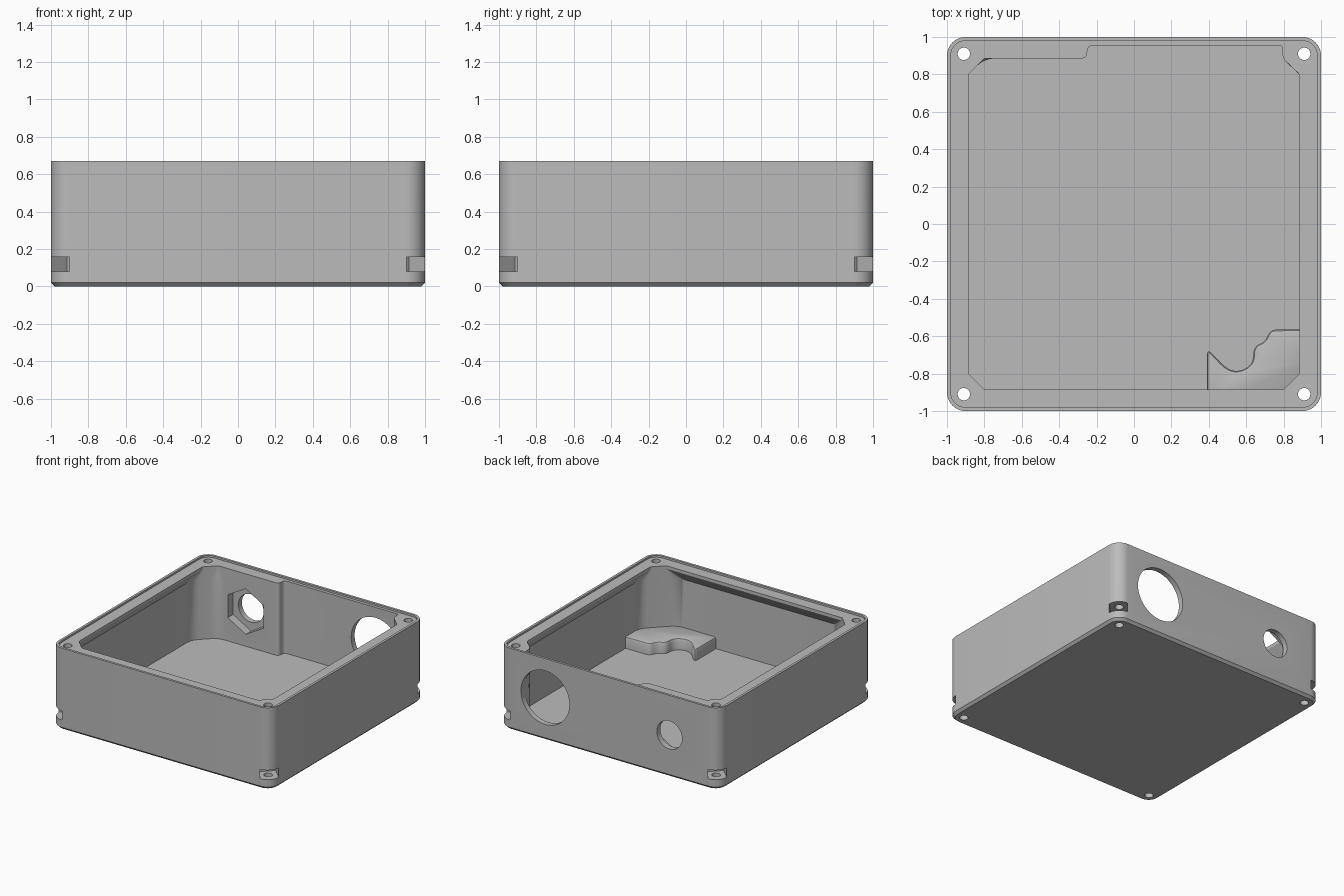
import bpy, bmesh, math
from mathutils import Vector

if "Cube" in bpy.data.objects:
    bpy.data.objects.remove(bpy.data.objects["Cube"])

grey = bpy.data.materials.new("plain_grey")
grey.use_nodes = True
grey.diffuse_color = (0.5, 0.5, 0.5, 1)
grey.node_tree.nodes["Principled BSDF"].inputs["Base Color"].default_value = (0.5, 0.5, 0.5, 1)


def loft(name, rings):
    """Closed solid through rings that have equal point counts."""
    bm = bmesh.new()
    loops = [[bm.verts.new(p) for p in ring] for ring in rings]
    for a, b in zip(loops, loops[1:]):
        for i in range(len(a)):
            j = (i + 1) % len(a)
            bm.faces.new((a[i], a[j], b[j], b[i]))
    bm.faces.new(loops[0])
    bm.faces.new(loops[-1])
    bmesh.ops.recalc_face_normals(bm, faces=bm.faces)
    mesh = bpy.data.meshes.new(name)
    bm.to_mesh(mesh)
    bm.free()
    mesh.materials.append(grey)
    obj = bpy.data.objects.new(name, mesh)
    bpy.context.collection.objects.link(obj)
    return obj


def at_z(points, z):
    return [(p[0], p[1], z) for p in points]


def at_y(points, y):
    return [(p[0], y, p[1]) for p in points]


def rounded(corners, steps=6):
    """Round each (x, y, radius) corner of a polygon."""
    out = []
    for i, (x, y, r) in enumerate(corners):
        p = Vector((x, y))
        ends = []
        for q in (corners[i - 1], corners[(i + 1) % len(corners)]):
            d = Vector(q[:2]) - p
            ends.append(p + d.normalized() * min(r, d.length * 0.49))
        for k in range(steps + 1):
            t = k / steps
            out.append(ends[0] * (1 - t) ** 2 + p * 2 * t * (1 - t) + ends[1] * t * t)
    return out


def circle(x, y, r, n=40):
    return [(x + r * math.sin(math.tau * i / n), y + r * math.cos(math.tau * i / n))
            for i in range(n)]


def rounded_square(half, r, n=10):
    pts = []
    for q, (sx, sy) in enumerate([(1, 1), (-1, 1), (-1, -1), (1, -1)]):
        for i in range(n + 1):
            a = (q + i / n) * math.pi / 2
            pts.append((sx * (half - r) + r * math.cos(a), sy * (half - r) + r * math.sin(a)))
    return pts


def inset(points, d):
    """Move an outline inwards; points run clockwise."""
    out = []
    for i, p in enumerate(points):
        t = (points[(i + 1) % len(points)] - points[i - 1]).normalized()
        out.append(p + Vector((t.y, -t.x)) * d)
    return out


def cut(target, cutter):
    cutter.hide_render = True
    mod = target.modifiers.new("cut", "BOOLEAN")
    mod.operation = "DIFFERENCE"
    mod.solver = "EXACT"
    mod.object = cutter
    bpy.context.view_layer.objects.active = target
    bpy.ops.object.modifier_apply(modifier=mod.name)
    bpy.data.objects.remove(cutter)


# Outer shell with a chamfered base
shell = rounded_square(1, 0.1)
body = loft("enclosure_body", [at_z(rounded_square(0.98, 0.08), 0),
                               at_z(shell, 0.02), at_z(shell, 0.67)])

# Shallow seat for a lid inside the rim
seat = rounded_square(0.98, 0.08)
cut(body, loft("lid_seat", [at_z(seat, 0.655), at_z(seat, 0.8)]))

# Cavity: wide below, narrowing under the rim, with a thick wall at the back
opening = rounded([
    (-0.885, -0.8, 0.01), (-0.885, 0.8, 0.01), (-0.8, 0.885, 0.01),
    (-0.25, 0.885, 0.035), (-0.25, 0.955, 0.035), (0.79, 0.955, 0.01),
    (0.795, 0.885, 0.03), (0.885, 0.8, 0.01), (0.885, -0.8, 0.01),
    (0.8, -0.885, 0.01), (-0.8, -0.885, 0.01)])
lower = rounded([
    (-0.945, -0.74, 0.06), (-0.945, 0.74, 0.06), (-0.8, 0.885, 0.06),
    (-0.25, 0.885, 0.035), (-0.25, 0.955, 0.035), (0.79, 0.955, 0.01),
    (0.795, 0.885, 0.03), (0.945, 0.74, 0.06), (0.945, -0.74, 0.06),
    (0.74, -0.945, 0.06), (-0.74, -0.945, 0.06)])
cut(body, loft("cavity", [at_z(lower, 0.06), at_z(lower, 0.55),
                          at_z(opening, 0.63), at_z(opening, 0.8)]))

# Back wall: large port, small port and its hexagonal nut recess
large = circle(0.58, 0.35, 0.22, 64)
small = circle(-0.55, 0.345, 0.115)
nut = circle(-0.55, 0.345, 0.187, 6)
cut(body, loft("large_port", [at_y(large, 0.9), at_y(large, 1.1)]))
cut(body, loft("nut_recess", [at_y(nut, 0.8), at_y(nut, 0.955)]))
cut(body, loft("small_port", [at_y(small, 0.82), at_y(small, 1.1)]))

# Corner screw holes and diagonal nut slots
for sx in (-1, 1):
    for sy in (-1, 1):
        screw = circle(sx * 0.91, sy * 0.91, 0.033, 24)
        cut(body, loft("screw_hole", [at_z(screw, -0.1), at_z(screw, 0.9)]))
        slot = [(sx * (u + v) / math.sqrt(2), sy * (u - v) / math.sqrt(2))
                for u, v in ((1.222, -0.07), (1.222, 0.07), (1.6, 0.07), (1.6, -0.07))]
        cut(body, loft("nut_slot", [at_z(slot, 0.08), at_z(slot, 0.157)]))

# Raised platform with a wavy edge in the front corner
wave = rounded([
    (0.39, -0.97, 0), (0.39, -0.665, 0.04), (0.52, -0.8, 0.08), (0.635, -0.76, 0.06),
    (0.64, -0.655, 0.04), (0.7, -0.63, 0.03), (0.73, -0.565, 0.03), (0.97, -0.565, 0),
    (0.97, -0.745, 0), (0.745, -0.97, 0)])
clean = [p for i, p in enumerate(wave) if (p - wave[i - 1]).length > 0.001]
platform = loft("floor_platform", [at_z(clean, 0.05), at_z(clean, 0.137),
                                   at_z(inset(clean, 0.006), 0.15),
                                   at_z(inset(clean, 0.018), 0.155)])

for obj in (body, platform):
    bpy.ops.object.select_all(action="DESELECT")
    obj.select_set(True)
    bpy.context.view_layer.objects.active = obj
    bpy.ops.object.shade_smooth_by_angle(angle=math.radians(30))
